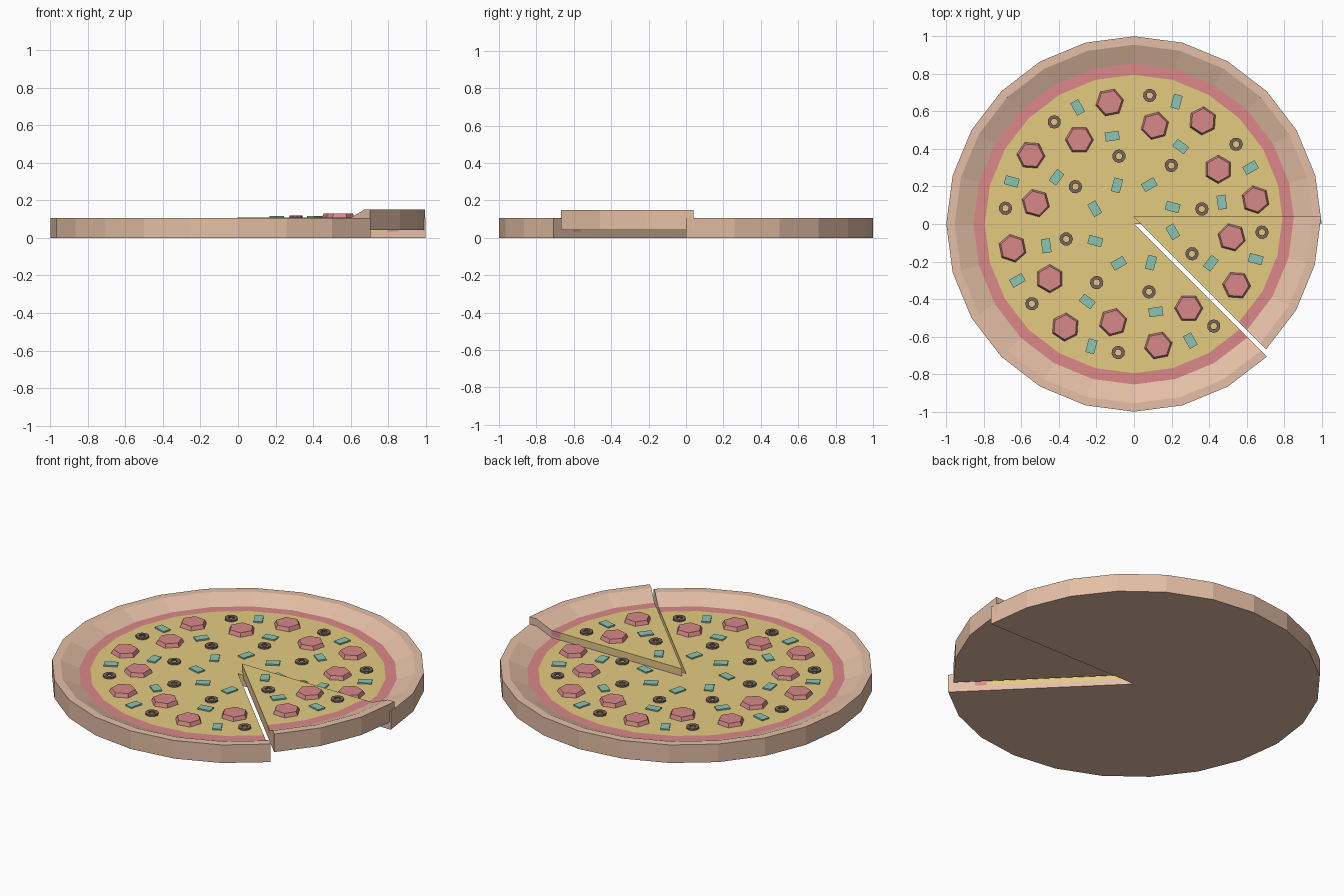
import bpy, bmesh
from math import sin, cos, radians
from mathutils import Matrix, Vector

if "Cube" in bpy.data.objects:
    bpy.data.objects.remove(bpy.data.objects["Cube"])

TOP = 0.065      # cheese surface
UNDER = 0.033    # underside of cheese and sauce
RIM = 0.107      # crust height


def material(name, rgb):
    m = bpy.data.materials.new(name)
    m.diffuse_color = (*rgb, 1)
    m.use_nodes = True
    m.node_tree.nodes["Principled BSDF"].inputs["Base Color"].default_value = m.diffuse_color
    return m


CRUST = material("crust", (0.78, 0.52, 0.38))
SAUCE = material("sauce", (0.72, 0.25, 0.25))
CHEESE = material("cheese", (0.78, 0.60, 0.22))
PEPPERONI = material("pepperoni", (0.68, 0.25, 0.25))
OLIVE = material("olive", (0.20, 0.13, 0.115))
PEPPER = material("pepper", (0.26, 0.56, 0.46))


def finish(bm, name, mats):
    bmesh.ops.remove_doubles(bm, verts=bm.verts, dist=1e-5)
    bmesh.ops.delete(bm, geom=[v for v in bm.verts if not v.link_faces], context='VERTS')
    bmesh.ops.recalc_face_normals(bm, faces=bm.faces)
    mesh = bpy.data.meshes.new(name)
    bm.to_mesh(mesh)
    bm.free()
    for m in mats:
        mesh.materials.append(m)
    return mesh


def polar(r, deg, z=0.0):
    return Vector((r * cos(radians(deg)), r * sin(radians(deg)), z))


def slice_mesh():
    # 45 degree wedge, three facets, with layered cut faces
    bm = bmesh.new()
    prof = [(0, 0), (1, 0), (1, RIM), (0.955, RIM), (0.855, TOP), (0.795, TOP), (0, TOP),
            (0, UNDER), (0.795, UNDER), (0.855, UNDER)]
    rows = [[bm.verts.new(polar(r, a, z)) for r, z in prof] for a in (0, 15, 30, 45)]
    for a, b in zip(rows, rows[1:]):
        for i, mat in enumerate((0, 0, 0, 0, 1, 2)):
            bm.faces.new((a[i], a[i + 1], b[i + 1], b[i])).material_index = mat
    for row in (rows[0], rows[-1]):
        for mat, ids in enumerate(((0, 1, 2, 3, 4, 9, 8, 7), (9, 4, 5, 8), (8, 5, 6, 7))):
            bm.faces.new([row[i] for i in ids]).material_index = mat
    return finish(bm, "slice", [CRUST, SAUCE, CHEESE])


def pepperoni_mesh():
    # tapered hexagonal discs
    bm = bmesh.new()
    h = 0.022
    for r, a, turn in ((0.66, 11.3, 11), (0.535, 33, 0)):
        mx = Matrix.Translation(polar(r, a, TOP + h / 2)) @ Matrix.Rotation(radians(turn + 30), 4, 'Z')
        mx = mx @ Matrix.Rotation(radians(30), 4, 'Z')
        bmesh.ops.create_cone(bm, cap_ends=True, segments=6, radius1=0.076, radius2=0.066,
                              depth=h, matrix=mx)
    return finish(bm, "pepperoni", [PEPPERONI])


def olive_mesh():
    # flat rings
    bm = bmesh.new()
    prof = [(0.036, TOP), (0.036, TOP + 0.01), (0.017, TOP + 0.01), (0.017, TOP)]
    n = 10
    for r, a in ((0.37, 12.5), (0.69, 38)):
        c = polar(r, a)
        rows = [[bm.verts.new(c + polar(pr, 360 * k / n, z)) for pr, z in prof] for k in range(n)]
        for k in range(n):
            p, q = rows[k], rows[(k + 1) % n]
            for i in range(4):
                j = (i + 1) % 4
                bm.faces.new((p[i], p[j], q[j], q[i]))
    return finish(bm, "olives", [OLIVE])


def pepper_mesh():
    # small diced pieces
    bm = bmesh.new()
    h = 0.008
    for r, a, turn in ((0.69, 25.8, 30), (0.482, 13.9, 98), (0.225, 23.7, -15)):
        mx = (Matrix.Translation(polar(r, a, TOP + h / 2)) @ Matrix.Rotation(radians(turn), 4, 'Z')
              @ Matrix.Diagonal((0.075, 0.048, h, 1)))
        bmesh.ops.create_cube(bm, size=1, matrix=mx)
    return finish(bm, "peppers", [PEPPER])


# eight slices with toppings; the last one is lifted and nudged back
parts = [slice_mesh(), pepperoni_mesh(), olive_mesh(), pepper_mesh()]
for k in range(8):
    for mesh in parts:
        ob = bpy.data.objects.new(f"{mesh.name}_{k + 1}", mesh)
        ob.rotation_euler.z = radians(45 * k)
        if k == 7:
            ob.location = (-0.003, 0.04, 0.043)
        bpy.context.collection.objects.link(ob)
